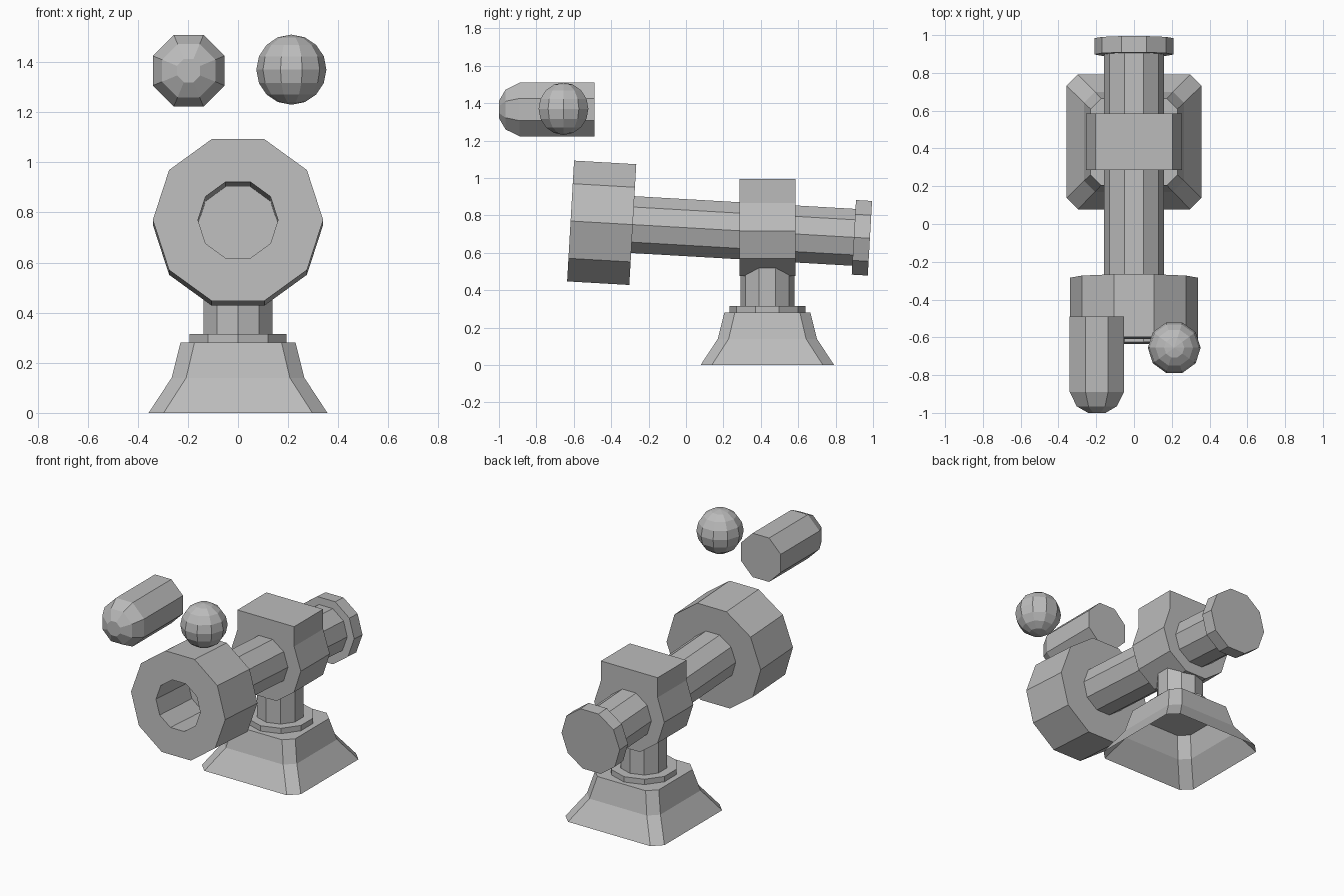
import bpy, bmesh
from math import sin, cos, pi, radians
from mathutils import Matrix

if "Cube" in bpy.data.objects:
    bpy.data.objects.remove(bpy.data.objects["Cube"], do_unlink=True)

GREY = (0.5, 0.5, 0.5, 1)
mat = bpy.data.materials.new("plain_grey")
mat.use_nodes = True
mat.diffuse_color = GREY
bsdf = mat.node_tree.nodes["Principled BSDF"]
bsdf.inputs["Base Color"].default_value = GREY
bsdf.inputs["Roughness"].default_value = 0.8


def loft(name, rings, place=Matrix(), caps=(True, True), closed=False, fix=True):
    """Skin a stack of equal-sized point rings, optionally capping the ends."""
    bm = bmesh.new()
    loops = [[bm.verts.new(p) for p in ring] for ring in rings]
    pairs = list(zip(loops, loops[1:]))
    if closed:
        pairs.append((loops[-1], loops[0]))
    for a, b in pairs:
        for i in range(len(a)):
            j = (i + 1) % len(a)
            bm.faces.new((a[i], a[j], b[j], b[i]))
    if not closed:
        if caps[0]:
            bm.faces.new(loops[0][::-1])
        if caps[1]:
            bm.faces.new(loops[-1])
    if fix:
        bmesh.ops.recalc_face_normals(bm, faces=bm.faces)
    bm.transform(place)
    mesh = bpy.data.meshes.new(name)
    bm.to_mesh(mesh)
    bm.free()
    mesh.materials.append(mat)
    obj = bpy.data.objects.new(name, mesh)
    bpy.context.collection.objects.link(obj)
    return obj


def turned(name, profile, sides, phase, place, closed=False):
    """Faceted turning around local z from (height, radius) pairs."""
    angles = [radians(phase) + 2 * pi * i / sides for i in range(sides)]
    rings = [[(r * cos(a), r * sin(a), h) for a in angles] for h, r in profile]
    return loft(name, rings, place, closed=closed)


def chamfered(half, cut, z):
    """Square outline with cut corners."""
    k = half - cut
    return [(half, -k, z), (half, k, z), (k, half, z), (-k, half, z),
            (-half, k, z), (-half, -k, z), (-k, -half, z), (k, -half, z)]


# Stand: flared open base, collar and column
stand = Matrix.Translation((0, 0.435, 0))
loft("base", [chamfered(0.357, 0.06, 0), chamfered(0.265, 0.058, 0.14),
              chamfered(0.23, 0.056, 0.28)], stand, caps=(False, True), fix=False)
turned("collar", [(0.28, 0.203), (0.315, 0.203)], 10, 18, stand)
turned("column", [(0.315, 0.144), (0.6, 0.144)], 10, 18, stand)

# Mount block: ten-sided lower half, squared-off top
R, MID, TOP = 0.253, 0.717, 0.995
outline = [(R * cos(radians(a)), MID + R * sin(radians(a)))
           for a in range(-216, 37, 36)]
outline += [(outline[-1][0], TOP), (outline[0][0], TOP)]
loft("mount_block", [[(x, y, z) for x, z in outline] for y in (0.286, 0.585)])

# Tilted barrel assembly, measured along its axis from the muzzle
axis = Matrix.Translation((0, -0.617, 0.77)) @ Matrix.Rotation(radians(-93.3), 4, 'X')
turned("muzzle_ring", [(0, 0.34), (0.333, 0.34), (0.333, 0.16), (0, 0.16)],
       10, 0, axis, closed=True)
turned("barrel", [(0.332, 0.16), (1.53, 0.16)], 10, 0, axis)
turned("rear_cap", [(1.517, 0.21), (1.603, 0.21)], 10, 0, axis)

# Floating shell with domed nose
shell_axis = Matrix.Translation((-0.197, -0.49, 1.366)) @ Matrix.Rotation(pi / 2, 4, 'X')
turned("shell", [(0, 0.155), (0.4, 0.155), (0.475, 0.115), (0.51, 0.05)],
       8, 22.5, shell_axis)

# Floating ball
bm = bmesh.new()
bmesh.ops.create_uvsphere(bm, u_segments=10, v_segments=8, radius=0.14)
bm.transform(Matrix.Translation((0.213, -0.655, 1.37)) @ Matrix.Rotation(pi / 2, 4, 'Z'))
ball_mesh = bpy.data.meshes.new("ball")
bm.to_mesh(ball_mesh)
bm.free()
ball_mesh.materials.append(mat)
bpy.context.collection.objects.link(bpy.data.objects.new("ball", ball_mesh))
